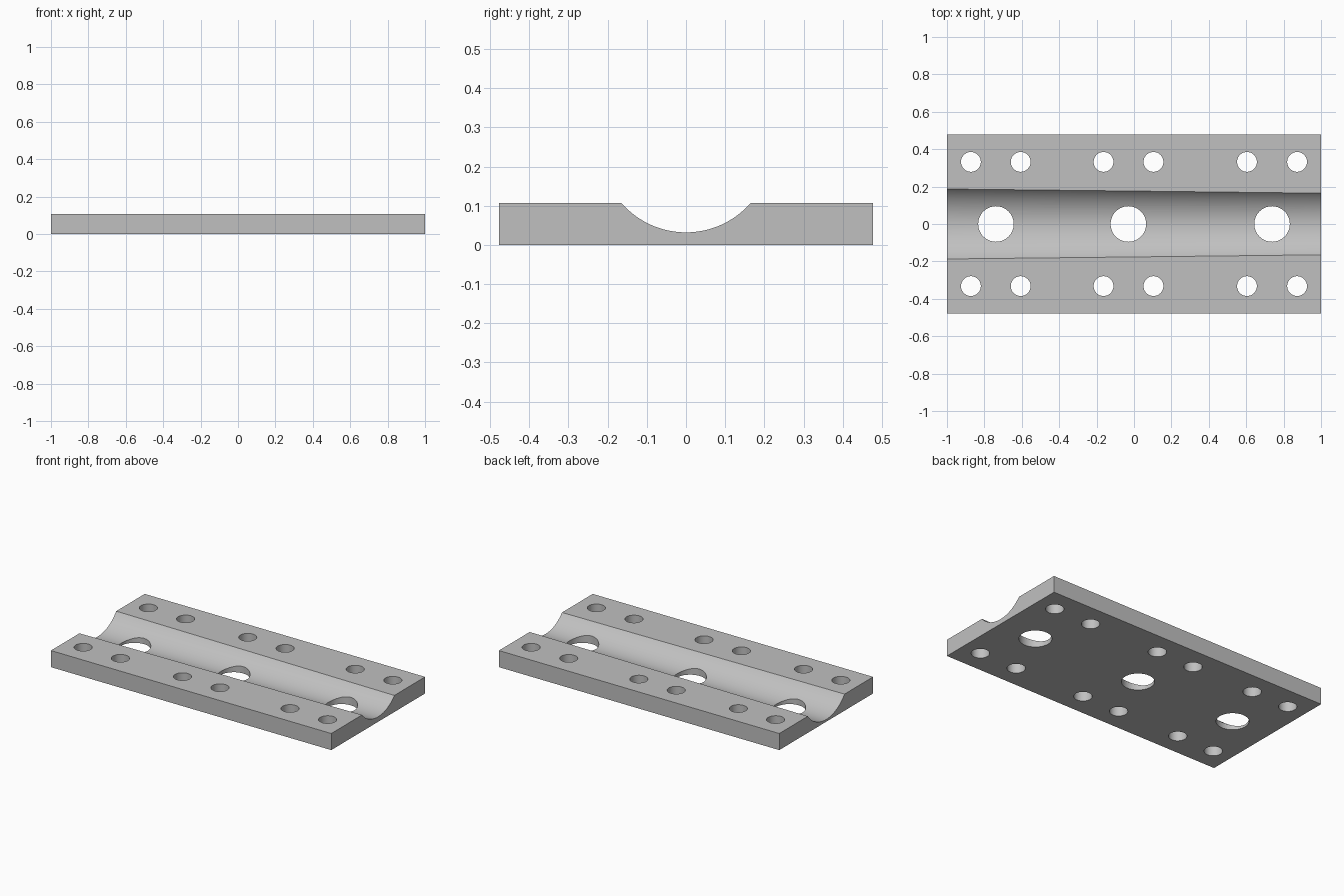
import bpy
import math

if "Cube" in bpy.data.objects:
    bpy.data.objects.remove(bpy.data.objects["Cube"], do_unlink=True)

WIDTH, HEIGHT = 0.956, 0.107

steel = bpy.data.materials.new("light grey steel")
steel.use_nodes = True
grey = (0.53, 0.53, 0.53, 1)
steel.diffuse_color = grey
steel.node_tree.nodes["Principled BSDF"].inputs["Base Color"].default_value = grey


def cut(target, cutter):
    """Subtract the cutter from the target, then remove the cutter."""
    cutter.hide_render = True
    mod = target.modifiers.new("cut", "BOOLEAN")
    mod.operation = "DIFFERENCE"
    mod.solver = "EXACT"
    mod.object = cutter
    bpy.context.view_layer.objects.active = target
    bpy.ops.object.modifier_apply(modifier=mod.name)
    bpy.data.objects.remove(cutter, do_unlink=True)


def drill(target, x, y, radius):
    bpy.ops.mesh.primitive_cylinder_add(vertices=48, radius=radius, depth=1, location=(x, y, 0))
    cut(target, bpy.context.object)


# Flat rectangular plate
bpy.ops.mesh.primitive_cube_add(size=1, location=(0, 0, HEIGHT / 2))
plate = bpy.context.object
plate.name = "clamp_plate"
plate.scale = (2, WIDTH, HEIGHT)
bpy.ops.object.transform_apply(location=True, rotation=False, scale=True)
plate.data.materials.append(steel)

# Slightly tapered lengthwise groove, wider towards -x
bpy.ops.mesh.primitive_cone_add(vertices=128, radius1=0.237, radius2=0.218, depth=2.2,
                                location=(0, 0, 0.251), rotation=(0, math.pi / 2, 0))
cut(plate, bpy.context.object)

# Large holes along the groove
for x in (-0.738, -0.03, 0.738):
    drill(plate, x, 0, 0.095)

# Bolt holes in pairs along both sides
for x in (-0.872, -0.606, -0.163, 0.104, 0.604, 0.872):
    for side in (-1, 1):
        drill(plate, x, side * 0.332, 0.053)

# Smooth curved walls with sharp rims
bpy.ops.object.select_all(action="DESELECT")
plate.select_set(True)
bpy.context.view_layer.objects.active = plate
bpy.ops.object.shade_smooth_by_angle(angle=math.radians(25))
